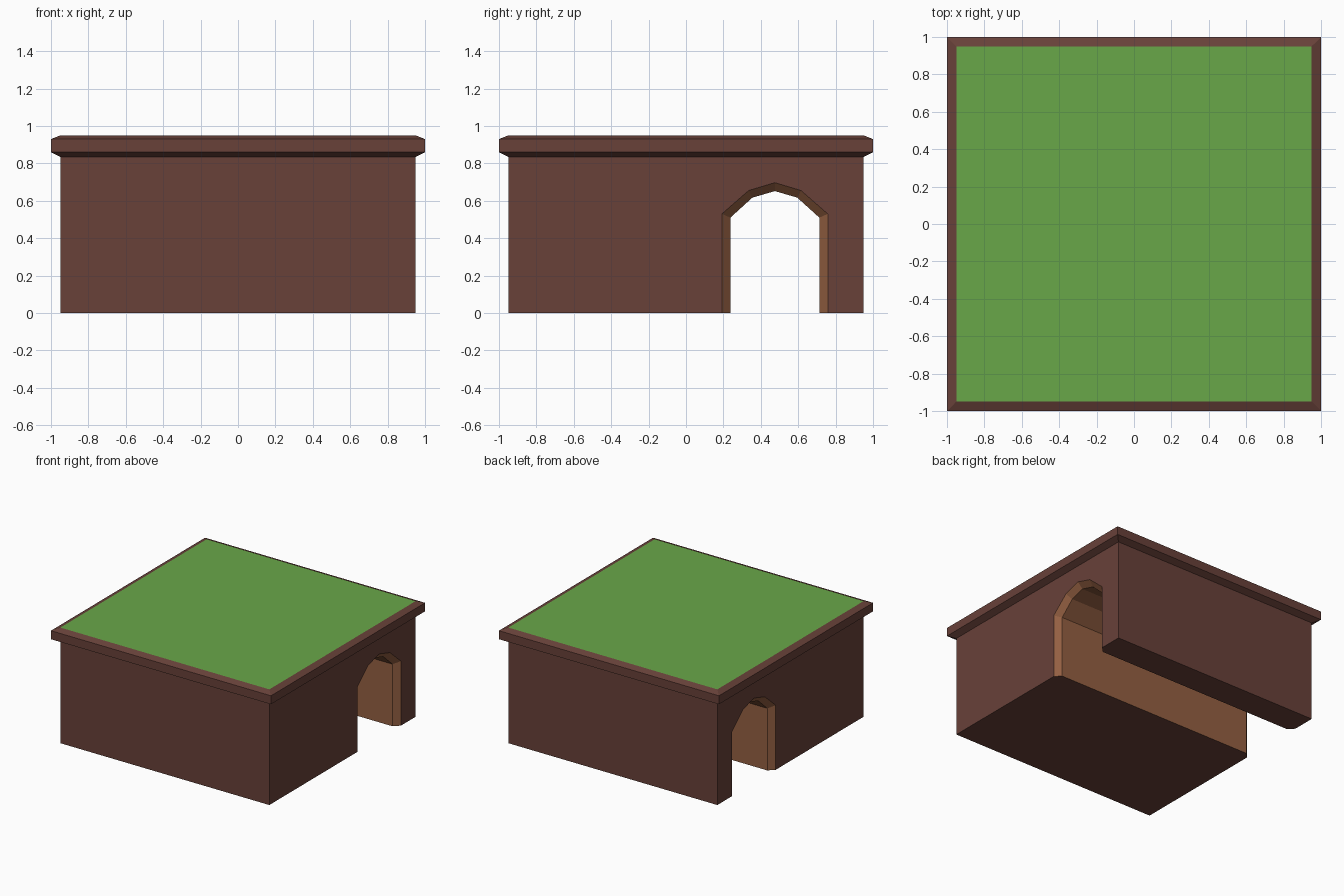
import bpy, bmesh

if "Cube" in bpy.data.objects:
    bpy.data.objects.remove(bpy.data.objects["Cube"])

W = 0.95      # half width of the block
LIP = 0.835   # height where the rim starts


def srgb(r, g, b):
    def lin(c):
        c /= 255
        return c / 12.92 if c <= 0.04045 else ((c + 0.055) / 1.055) ** 2.4
    return (lin(r), lin(g), lin(b), 1)


me = bpy.data.meshes.new("tunnel_hill")
for name, col in (("dark earth", srgb(104, 65, 57)),
                  ("tunnel clay", srgb(148, 96, 66)),
                  ("grass", srgb(105, 167, 73))):
    m = bpy.data.materials.new(name)
    m.diffuse_color = col
    m.use_nodes = True
    m.node_tree.nodes["Principled BSDF"].inputs["Base Color"].default_value = m.diffuse_color
    me.materials.append(m)
EARTH, CLAY, GRASS = 0, 1, 2

bm = bmesh.new()


def face(points, mat):
    f = bm.faces.new([bm.verts.new(p) for p in points])
    f.material_index = mat


def arch(half, pts):
    """Mirrored arch outline (y, z) centred on the tunnel axis."""
    c = 0.475
    left = [(c - half, 0)] + [(c - d, z) for d, z in pts]
    right = [(2 * c - y, z) for y, z in left[:-1]]
    return left + right[::-1]


outer = arch(0.283, [(0.283, 0.53), (0.14, 0.655), (0, 0.697)])
inner = arch(0.238, [(0.238, 0.51), (0.12, 0.617), (0, 0.652)])

# end walls with the arch opening, and plain side walls
for s in (-1, 1):
    outline = [(-W, 0)] + outer + [(W, 0), (W, LIP), (-W, LIP)]
    face([(s * W, y, z) for y, z in outline], EARTH)
    face([(-W, s * W, 0), (W, s * W, 0), (W, s * W, LIP), (-W, s * W, LIP)], EARTH)

# tunnel lining with bevelled mouths
sections = [(-W, outer), (-W + 0.045, inner), (W - 0.045, inner), (W, outer)]
for (xa, pa), (xb, pb) in zip(sections, sections[1:]):
    for i in range(len(pa) - 1):
        face([(xa, *pa[i]), (xa, *pa[i + 1]), (xb, *pb[i + 1]), (xb, *pb[i])], CLAY)

# undersides on both sides of the tunnel
for k, edge in ((0, -W), (-1, W)):
    face([(-W, edge, 0)] + [(x, p[k][0], 0) for x, p in sections] + [(W, edge, 0)], EARTH)

# overhanging bevelled rim and grass top
rim = [(W, LIP), (1, 0.86), (1, 0.93), (W, 0.95)]
square = [(-1, -1), (1, -1), (1, 1), (-1, 1)]
for (ra, za), (rb, zb) in zip(rim, rim[1:]):
    for i in range(4):
        (ax, ay), (bx, by) = square[i], square[(i + 1) % 4]
        face([(ax * ra, ay * ra, za), (bx * ra, by * ra, za),
              (bx * rb, by * rb, zb), (ax * rb, ay * rb, zb)], EARTH)
face([(x * W, y * W, 0.95) for x, y in square], GRASS)

bmesh.ops.remove_doubles(bm, verts=bm.verts[:], dist=0.0005)
bmesh.ops.recalc_face_normals(bm, faces=bm.faces[:])
bm.to_mesh(me)
bm.free()

ob = bpy.data.objects.new("tunnel_hill", me)
bpy.context.collection.objects.link(ob)
